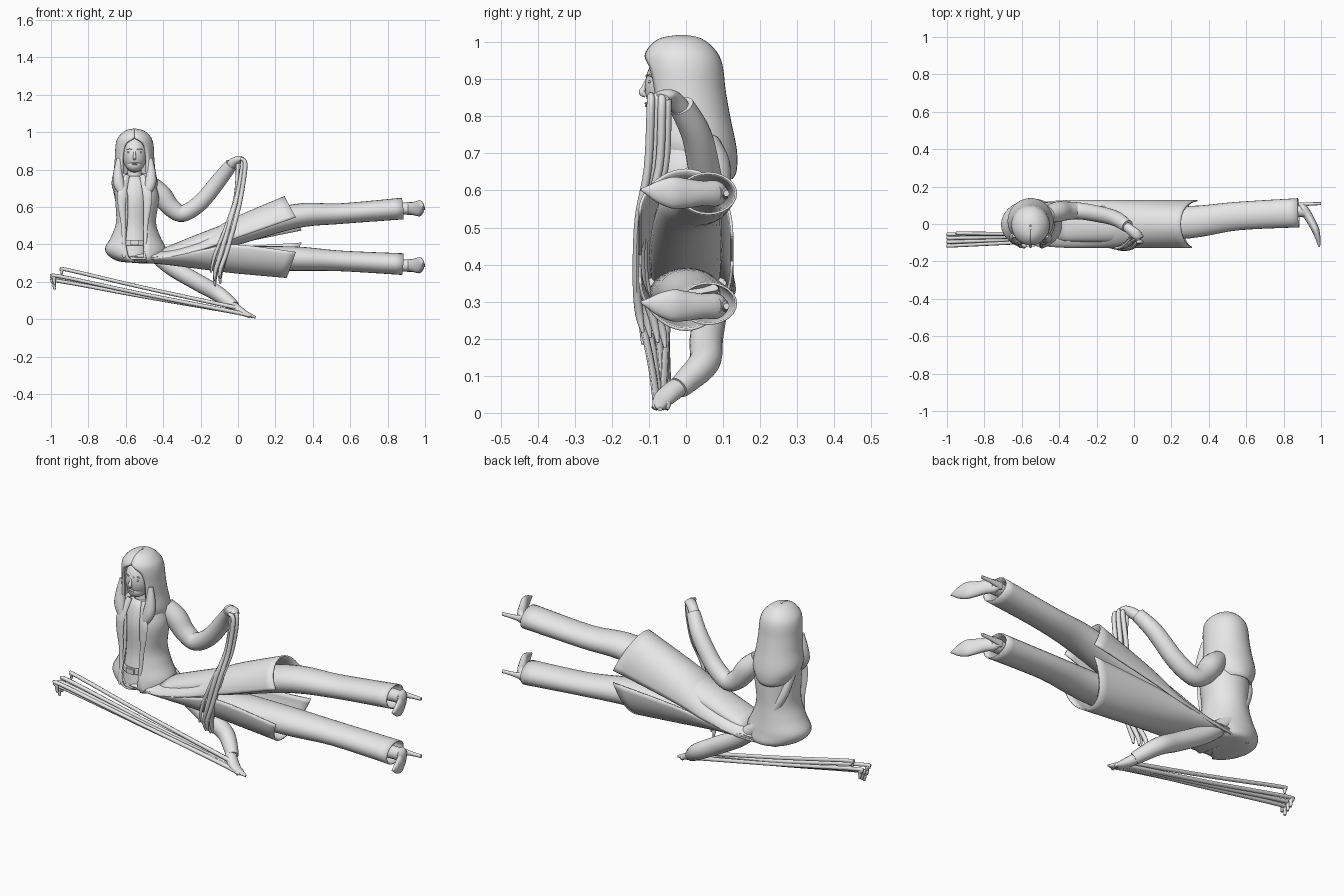
import bpy, bmesh, math
from mathutils import Vector

grey = bpy.data.materials.new("light_grey")
grey.diffuse_color = (0.8, 0.8, 0.8, 1)
CX = -0.553  # body axis


def finish(ob, thick=0.0, angle=50):
    ob.data.materials.append(grey)
    if thick:
        m = ob.modifiers.new("thickness", 'SOLIDIFY')
        m.thickness = thick
        m.offset = 0
    bpy.ops.object.select_all(action='DESELECT')
    ob.select_set(True)
    bpy.context.view_layer.objects.active = ob
    bpy.ops.object.shade_smooth_by_angle(angle=math.radians(angle))
    return ob


def spline(rows, k):
    """Catmull-Rom resampling of equal-length tuples."""
    out = []
    for i in range(len(rows) - 1):
        a, b, c, d = (rows[max(i - 1, 0)], rows[i], rows[i + 1], rows[min(i + 2, len(rows) - 1)])
        for j in range(k):
            t = j / k
            out.append(tuple(0.5 * (2 * q + (r - p) * t + (2 * p - 5 * q + 4 * r - s) * t * t
                                    + (3 * q - p - 3 * r + s) * t ** 3)
                             for p, q, r, s in zip(a, b, c, d)))
    return out + [tuple(rows[-1])]


def loft(name, rings, closed=True, caps=True, thick=0.0):
    bm = bmesh.new()
    vs = [[bm.verts.new(p) for p in ring] for ring in rings]
    n = len(rings[0])
    for a, b in zip(vs, vs[1:]):
        for i in range(n if closed else n - 1):
            j = (i + 1) % n
            bm.faces.new((a[i], a[j], b[j], b[i]))
    if closed and caps:
        bm.faces.new(vs[0])
        bm.faces.new(vs[-1])
    bmesh.ops.recalc_face_normals(bm, faces=bm.faces[:])
    me = bpy.data.meshes.new(name)
    bm.to_mesh(me)
    bm.free()
    ob = bpy.data.objects.new(name, me)
    bpy.context.collection.objects.link(ob)
    return finish(ob, thick)


def tube(name, pts, ref=(0, 1, 0), n=16, k=5, caps=True, thick=0.0):
    """Points are x, y, z, radius along ref, other radius."""
    rows = spline([p if len(p) == 5 else (*p, p[3]) for p in pts], k)
    rings = []
    for i, r in enumerate(rows):
        t = (Vector(rows[min(i + 1, len(rows) - 1)][:3]) - Vector(rows[max(i - 1, 0)][:3])).normalized()
        b = Vector(ref)
        b = (b - t * b.dot(t)).normalized()
        c = t.cross(b)
        rings.append([Vector(r[:3]) + b * r[3] * math.cos(a) + c * r[4] * math.sin(a)
                      for a in (2 * math.pi * j / n for j in range(n))])
    return loft(name, rings, caps=caps, thick=thick)


def shell(name, rows, n=32, k=5, thick=0.0):
    """Upright wrap. Rows: centre x, z, half width, front y, back y, front gap angle, hang at back."""
    rings = []
    for x, z, hw, yf, yb, gap, hang in spline(rows, k):
        gap = max(gap, 0)
        ring = []
        for j in range(n + 1):
            a = gap + (2 * math.pi - 2 * gap) * j / n
            c = math.cos(a)
            ring.append((x + hw * math.sin(a), (yf + yb) / 2 - (yb - yf) / 2 * c,
                         z - hang * (1 - c) / 2))
        rings.append(ring)
    return loft(name, rings, closed=False, thick=thick)


def ball(name, loc, scale, seg=24):
    bpy.ops.mesh.primitive_uv_sphere_add(segments=seg, ring_count=seg // 2, radius=1, location=loc)
    ob = bpy.context.object
    ob.name = name
    ob.scale = scale
    return finish(ob)


def box(name, loc, size):
    bpy.ops.mesh.primitive_cube_add(size=1, location=loc)
    ob = bpy.context.object
    ob.name = name
    ob.scale = size
    return finish(ob)


# Head and face
ball("head", (CX, -0.035, 0.88), (0.066, 0.076, 0.095), 32)
ball("jaw", (CX, -0.06, 0.825), (0.043, 0.046, 0.038))
tube("nose", [(CX, -0.104, 0.90, 0.005), (CX, -0.112, 0.88, 0.007),
              (CX, -0.119, 0.864, 0.009), (CX, -0.108, 0.857, 0.007)], ref=(1, 0, 0), n=10)
ball("upper_lip", (CX, -0.104, 0.835), (0.017, 0.008, 0.004), 12)
ball("lower_lip", (CX, -0.103, 0.828), (0.014, 0.008, 0.004), 12)
for s in (-1, 1):
    ball("eye", (CX + s * 0.028, -0.097, 0.893), (0.012, 0.006, 0.005), 12)
    tube("eyebrow", [(CX + s * 0.014, -0.107, 0.909, 0.003), (CX + s * 0.028, -0.102, 0.912, 0.003),
                     (CX + s * 0.042, -0.091, 0.908, 0.003)], n=6)
tube("neck", [(CX, 0.0, 0.84, 0.04), (CX, 0.0, 0.78, 0.038), (CX, 0.005, 0.72, 0.05)])

# Long hair, parted around the face
shell("hair", [(CX, 1.013, 0.003, -0.015, -0.005, 0, 0), (CX, 1.003, 0.045, -0.07, 0.04, 0, 0),
               (CX, 0.972, 0.080, -0.102, 0.076, 0.0, 0), (CX, 0.935, 0.094, -0.108, 0.092, 0.52, 0),
               (CX, 0.87, 0.098, -0.105, 0.10, 0.70, 0), (CX, 0.80, 0.104, -0.10, 0.112, 0.66, 0),
               (CX, 0.74, 0.116, -0.10, 0.13, 0.62, 0.03), (CX, 0.70, 0.100, -0.10, 0.13, 0.6, 0.045),
               (CX, 0.68, 0.088, -0.095, 0.12, 0.6, 0.045)], thick=0.014)
for s in (-1, 1):
    tube("front_lock", [(CX + s * 0.082, -0.062, 0.86, 0.012, 0.014), (CX + s * 0.088, -0.068, 0.79, 0.022, 0.024),
                        (CX + s * 0.085, -0.078, 0.73, 0.024, 0.03), (CX + s * 0.068, -0.085, 0.68, 0.018, 0.02),
                        (CX + s * 0.06, -0.088, 0.655, 0.005)])

# Shirt, belt and open coat body
shell("shirt", [(CX, 0.765, 0.045, -0.05, 0.05, 0, 0), (CX, 0.73, 0.075, -0.075, 0.07, 0, 0),
                (CX, 0.64, 0.085, -0.095, 0.085, 0, 0), (CX, 0.5, 0.08, -0.09, 0.085, 0, 0),
                (CX, 0.40, 0.09, -0.105, 0.10, 0, 0), (CX, 0.32, 0.09, -0.115, 0.11, 0, 0)])
shell("belt", [(CX, z, 0.093, -0.108, 0.1, 0, 0) for z in (0.425, 0.395)], thick=0.008)
box("belt_buckle", (CX, -0.112, 0.41), (0.045, 0.014, 0.026))
coat = [(CX, 0.78, 0.06, -0.05, 0.06, 0.8, 0), (CX, 0.75, 0.095, -0.075, 0.085, 0.6, 0),
        (CX + 0.005, 0.70, 0.110, -0.095, 0.10, 0.48, 0), (-0.54, 0.64, 0.113, -0.105, 0.105, 0.45, 0),
        (-0.545, 0.52, 0.103, -0.108, 0.107, 0.48, 0), (-0.547, 0.44, 0.128, -0.118, 0.115, 0.42, 0),
        (-0.547, 0.37, 0.160, -0.13, 0.125, 0.30, 0), (-0.53, 0.318, 0.12, -0.128, 0.125, 0.35, 0),
        (-0.50, 0.305, 0.05, -0.05, 0.05, 0.2, 0), (-0.50, 0.303, 0.004, -0.004, 0.004, 0.1, 0)]
shell("coat_body", coat, thick=0.008)
for s in (-1, 1):
    tube("lapel", [(CX + s * 0.04, -0.06, 0.77, 0.008, 0.014), (CX + s * 0.066, -0.097, 0.68, 0.008, 0.024),
                   (CX + s * 0.068, -0.103, 0.6, 0.008, 0.02), (CX + s * 0.06, -0.104, 0.5, 0.007, 0.012),
                   (CX + s * 0.055, -0.122, 0.33, 0.007, 0.008)], n=8)
tube("hips", [(-0.64, 0, 0.34, 0.08, 0.02), (-0.56, 0, 0.335, 0.115, 0.028),
              (-0.42, 0, 0.335, 0.12, 0.03), (-0.3, 0, 0.35, 0.11, 0.03)])


# Coat tails swept sideways over and under the legs
def tail(name, rows, n=24):
    """Rows: front edge x, z; crown x, z; back edge x, z; half depth."""
    rings = []
    for fx, fz, tx, tz, bx, bz, yh in spline(rows, 5):
        ring = []
        for j in range(n + 1):
            u = j / n
            w = math.sin(math.pi * u)
            ring.append(((fx + (bx - fx) * u) * (1 - w) + tx * w, -yh * math.cos(math.pi * u),
                         (fz + (bz - fz) * u) * (1 - w) + tz * w))
        rings.append(ring)
    loft(name, rings, closed=False, thick=0.008)


tail("upper_coat_tail", [(-0.6, 0.32, -0.6, 0.37, -0.6, 0.31, 0.1), (-0.4, 0.325, -0.4, 0.37, -0.4, 0.315, 0.122),
                         (-0.2, 0.37, -0.2, 0.43, -0.2, 0.35, 0.124), (-0.02, 0.43, -0.04, 0.53, -0.02, 0.40, 0.124),
                         (0.31, 0.545, 0.25, 0.655, 0.34, 0.475, 0.124)])
tail("lower_coat_tail", [(-0.62, 0.33, -0.62, 0.315, -0.62, 0.33, 0.1), (-0.4, 0.335, -0.4, 0.297, -0.4, 0.33, 0.122),
                         (-0.2, 0.37, -0.2, 0.272, -0.2, 0.355, 0.124), (-0.02, 0.40, -0.02, 0.25, -0.02, 0.385, 0.124),
                         (0.31, 0.36, 0.26, 0.225, 0.34, 0.41, 0.124)])

# Legs and heeled shoes
legs = {"upper": ((0.345, 0.45, 0.55, 0.565, 0.592), 0.592), "lower": ((0.33, 0.325, 0.324, 0.312, 0.295), 0.288)}
for side, (zs, fz) in legs.items():
    tube(side + "_trouser_leg", [(-0.4, 0, zs[0], 0.09, 0.03), (-0.05, 0, zs[1], 0.095, 0.06),
                                 (0.3, 0.010, zs[2], 0.083, 0.062), (0.55, 0.042, zs[3], 0.073, 0.052),
                                 (0.88, 0.060, zs[4], 0.075, 0.055)], n=24, caps=False, thick=0.006)
    tube(side + "_ankle", [(0.78, 0.065, fz, 0.033), (0.88, 0.07, fz, 0.032), (0.92, 0.065, fz, 0.032)])
    tube(side + "_shoe", [(0.888, 0.106, fz, 0.018, 0.010), (0.905, 0.085, fz, 0.034, 0.022),
                          (0.93, 0.045, fz, 0.034, 0.024), (0.955, 0.0, fz, 0.040, 0.022),
                          (0.972, -0.035, fz + 0.002, 0.043, 0.020), (0.983, -0.075, fz + 0.005, 0.030, 0.014),
                          (0.988, -0.102, fz + 0.008, 0.014, 0.009),
                          (0.991, -0.122, fz + 0.01, 0.003, 0.004)], ref=(0, 0, 1))
    tube(side + "_heel", [(0.88, 0.103, fz, 0.012, 0.02), (0.94, 0.107, fz, 0.009, 0.012),
                          (1.0, 0.109, fz, 0.008, 0.009)], n=10)

# Raised arm with long drooping fingers
tube("raised_sleeve", [(-0.46, 0.05, 0.72, 0.045), (-0.41, 0.065, 0.665, 0.055), (-0.36, 0.07, 0.60, 0.05),
                       (-0.295, 0.07, 0.566, 0.045), (-0.2, 0.055, 0.625, 0.044), (-0.1, 0.03, 0.745, 0.041),
                       (-0.035, -0.012, 0.828, 0.034)], n=20)
tube("raised_hand", [(-0.05, -0.005, 0.81, 0.026), (-0.02, -0.03, 0.84, 0.026), (0.012, -0.055, 0.855, 0.028, 0.018),
                     (0.035, -0.065, 0.85, 0.02, 0.01)])
for i in range(4):
    y, dx = -0.05 - 0.015 * i, 0.014 * (i % 2) - 0.007
    tube("drooping_finger", [(0.012, y, 0.857, 0.009), (0.032 + dx, y, 0.83, 0.011, 0.012),
                             (0.006 + dx * 1.5, y - 0.008, 0.66, 0.011, 0.012),
                             (-0.03 + dx * 2, -0.105 - 0.008 * i, 0.52, 0.010, 0.012),
                             (-0.075 + dx * 2, -0.11 - 0.008 * i, 0.36, 0.010, 0.012),
                             (-0.108 + dx * 2, -0.066 - 0.02 * i, 0.23 + 0.012 * i, 0.011),
                             (-0.108 + dx * 2, -0.056 - 0.02 * i, 0.175 + 0.014 * i, 0.004)], n=8)
tube("drooping_thumb", [(0.0, -0.05, 0.85, 0.01), (-0.015, -0.08, 0.65, 0.009), (-0.07, -0.125, 0.48, 0.009),
                        (-0.125, -0.122, 0.34, 0.009), (-0.145, -0.115, 0.25, 0.005)], n=8)

# Lowered arm with fingers stretched far to the side
tube("lowered_sleeve", [(-0.645, 0.03, 0.70, 0.024), (-0.615, 0.07, 0.57, 0.022), (-0.52, 0.085, 0.42, 0.03),
                        (-0.38, 0.07, 0.295, 0.043), (-0.22, 0.055, 0.2, 0.045), (-0.11, 0.05, 0.138, 0.042),
                        (-0.04, 0.0, 0.085, 0.034), (-0.02, -0.02, 0.068, 0.03)], n=20)
tube("lowered_hand", [(-0.04, -0.005, 0.08, 0.026), (0.0, -0.045, 0.052, 0.03, 0.024),
                      (0.04, -0.065, 0.03, 0.026, 0.016), (0.095, -0.07, 0.01, 0.006)])
for i in range(4):
    y, z = -0.055 - 0.02 * i, 0.23 - 0.013 * (i % 3)
    tube("stretched_finger", [(0.06, -0.055 - 0.01 * i, 0.012, 0.009), (0.0, -0.05 - 0.01 * i, 0.035, 0.011),
                              (-0.5, -0.052 - 0.014 * i, 0.037 + (z - 0.037) * 0.5, 0.010),
                              (-0.955, y, z, 0.010), (-0.982, y, z - 0.012, 0.010), (-0.98, y, z - 0.045, 0.006)], n=8)
tube("stretched_thumb", [(0.0, -0.06, 0.06, 0.011), (-0.5, -0.055, 0.168, 0.010),
                         (-0.91, -0.05, 0.264, 0.010), (-0.94, -0.05, 0.262, 0.009), (-0.942, -0.05, 0.24, 0.005)], n=8)
